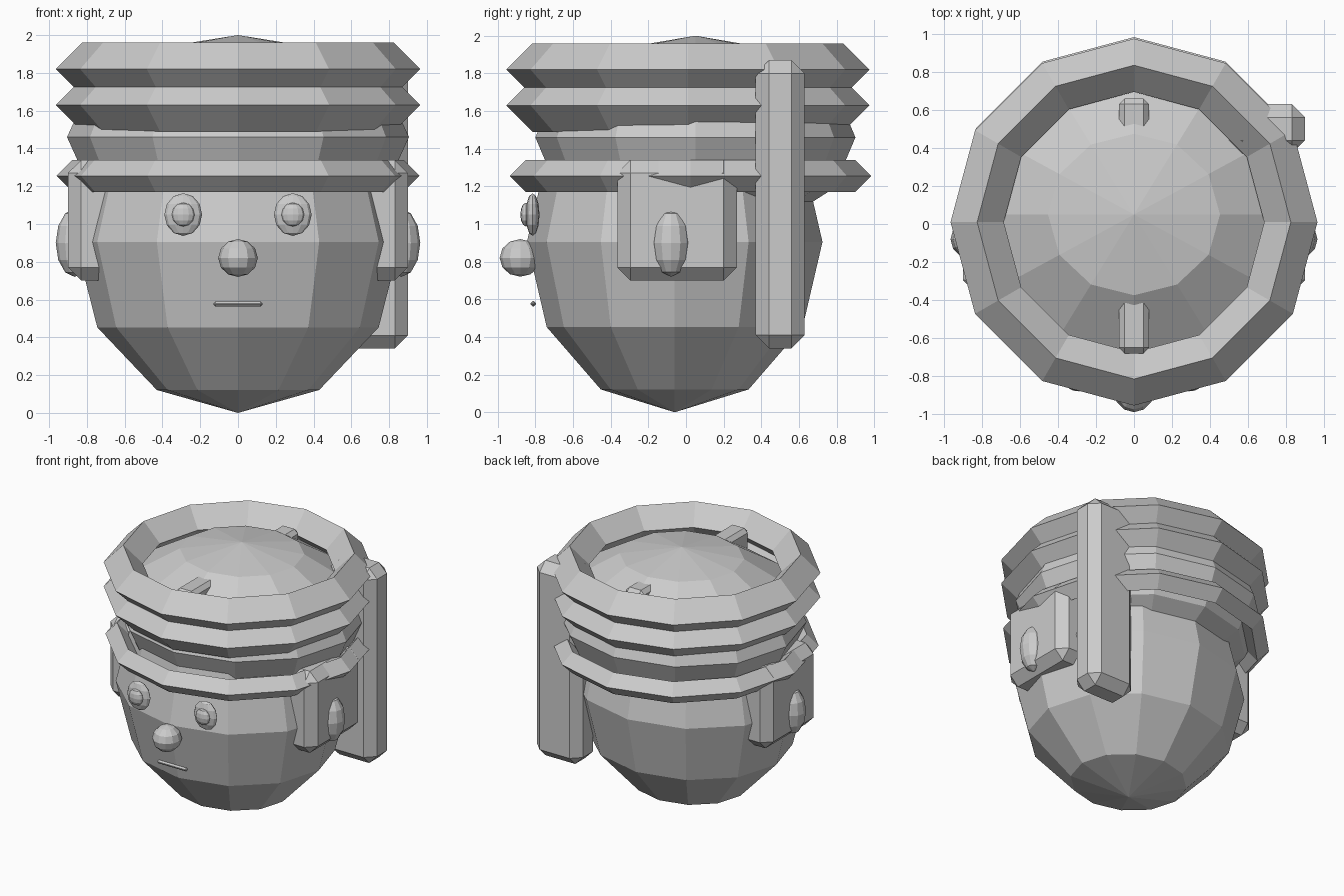
import bpy

if "Cube" in bpy.data.objects:
    bpy.data.objects.remove(bpy.data.objects["Cube"])


def ball(name, loc, radii, segs=12, rings=6):
    bpy.ops.mesh.primitive_uv_sphere_add(segments=segs, ring_count=rings, radius=1, location=loc)
    ob = bpy.context.object
    ob.name = name
    ob.scale = radii
    return ob


def ring(name, z, y, major, minor):
    bpy.ops.mesh.primitive_torus_add(major_segments=12, minor_segments=4,
                                     major_radius=major, minor_radius=minor, location=(0, y, z))
    bpy.context.object.name = name


def block(name, lo, hi, bevel):
    # chamfered box given by its opposite corners
    size = [b - a for a, b in zip(lo, hi)]
    bpy.ops.mesh.primitive_cube_add(size=1, location=[(a + b) / 2 for a, b in zip(lo, hi)])
    ob = bpy.context.object
    ob.name = name
    ob.scale = size
    bpy.ops.object.transform_apply(location=False, rotation=False, scale=True)
    mod = ob.modifiers.new("chamfer", 'BEVEL')
    mod.width = bevel
    mod.segments = 1
    return ob


# head and cap
ball("head", (0, -0.06, 0.905), (0.86, 0.785, 0.905))
ball("cap", (0, 0.05, 1.46), (0.905, 0.85, 0.54))

# wrapped cloth rings around the cap
ring("upper_wrap", 1.82, 0.01, 0.825, 0.14)
ring("middle_wrap", 1.63, 0.01, 0.825, 0.14)
ring("brow_wrap", 1.255, 0.023, 0.875, 0.085)

# strap across the cap and the hanging tail of cloth
block("cap_strap", (-0.08, -0.68, 1.72), (0.08, 0.66, 1.895), 0.03)
block("hanging_tail", (0.50, 0.37, 0.34), (0.90, 0.63, 1.87), 0.07)

# paired features
for side, s in (("left", -1), ("right", 1)):
    x0, x1 = sorted((s * 0.55, s * 0.90))
    block(side + "_side_flap", (x0, -0.365, 0.70), (x1, 0.27, 1.34), 0.07)
    ball(side + "_ear", (s * 0.865, -0.08, 0.90), (0.10, 0.10, 0.18))
    ball(side + "_eye", (s * 0.29, -0.815, 1.05), (0.10, 0.037, 0.113))
    ball(side + "_pupil", (s * 0.29, -0.85, 1.05), (0.06, 0.03, 0.063))

# nose and mouth
ball("nose", (0, -0.88, 0.82), (0.105, 0.11, 0.10))
block("mouth", (-0.13, -0.825, 0.563), (0.13, -0.797, 0.591), 0.011)
